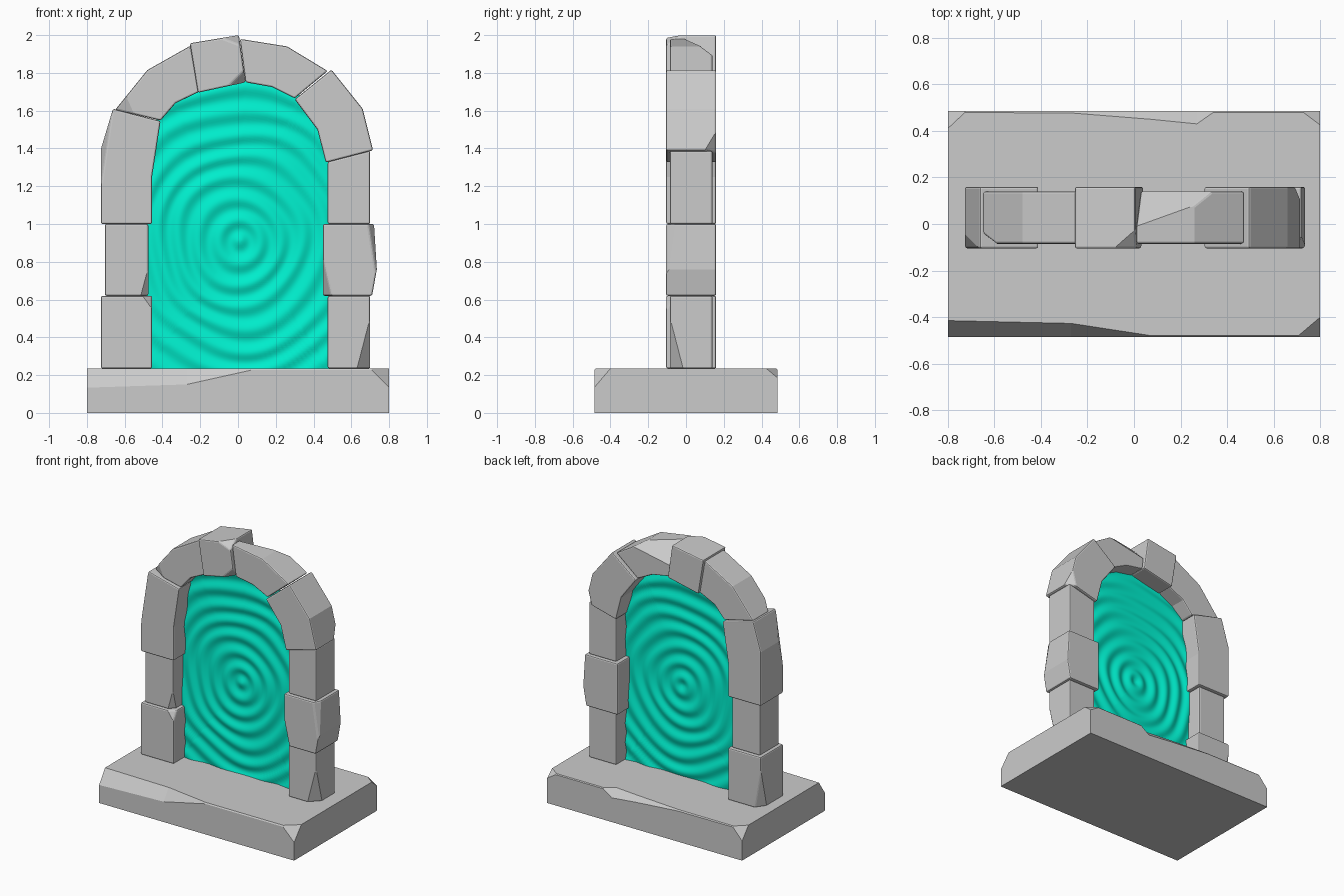
import bpy, bmesh, math
from mathutils import Vector

if "Cube" in bpy.data.objects:
    bpy.data.objects.remove(bpy.data.objects["Cube"])

BIG, SMALL = (-0.105, 0.16), (-0.085, 0.14)   # stone depth ranges along y


def finish(bm, name):
    bmesh.ops.recalc_face_normals(bm, faces=bm.faces)
    me = bpy.data.meshes.new(name)
    bm.to_mesh(me)
    bm.free()
    ob = bpy.data.objects.new(name, me)
    bpy.context.collection.objects.link(ob)
    return ob


def chip(bm, corner, d):
    """Slice a corner off; d holds the inward distances along x, y, z."""
    bmesh.ops.recalc_face_normals(bm, faces=bm.faces)
    n = -Vector((1 / d[0], 1 / d[1], 1 / d[2])).normalized()
    geom = bm.verts[:] + bm.edges[:] + bm.faces[:]
    bmesh.ops.bisect_plane(bm, geom=geom, dist=1e-5, clear_outer=True,
                           plane_co=Vector(corner) + Vector((d[0], 0, 0)), plane_no=n)
    bmesh.ops.holes_fill(bm, edges=[e for e in bm.edges if e.is_boundary], sides=0)


def stone(name, pts, depth, chips=()):
    """Front outline (x, z) extruded through the depth, chipped and softly bevelled."""
    bm = bmesh.new()
    f = bm.faces.new([bm.verts.new((x, depth[0], z)) for x, z in pts])
    ext = bmesh.ops.extrude_face_region(bm, geom=[f], use_keep_orig=True)
    new = [v for v in ext["geom"] if isinstance(v, bmesh.types.BMVert)]
    bmesh.ops.translate(bm, verts=new, vec=(0, depth[1] - depth[0], 0))
    for corner, d in chips:
        chip(bm, corner, d)
    ob = finish(bm, name)
    b = ob.modifiers.new("soft_edges", "BEVEL")
    b.width, b.segments, b.limit_method = 0.009, 2, 'ANGLE'
    b.angle_limit = math.radians(50)


# Base slab: cross-sections along x with varying worn front and back top edges
bm = bmesh.new()
H, W = 0.235, 0.485
rings = []
for x, f, b in [(-.8, .07, .006), (-.27, .058, .008), (.07, .006, .035),
                (.27, .006, .055), (.34, .006, .006), (.8, .006, .006)]:
    sec = [(-W, 0), (-W, H - 1.45 * f), (-W + f, H), (W - b, H), (W, H - b), (W, 0)]
    rings.append([bm.verts.new((x, y, z)) for y, z in sec])
for r, s in zip(rings, rings[1:]):
    for i in range(6):
        j = (i + 1) % 6
        bm.faces.new((r[i], r[j], s[j], s[i]))
bm.faces.new(rings[0])
bm.faces.new(rings[-1])
chip(bm, (.8, -W, H), (-.1, .085, -.1))
chip(bm, (.8, W, H), (-.08, -.06, -.05))
chip(bm, (-.8, W, H), (.08, -.075, -.09))
finish(bm, "base_slab")

# Left pillar
stone("left_stone_lower", [(-.725, .235), (-.725, .62), (-.455, .62), (-.455, .235)], BIG,
      [((-.455, -.105, .62), (-.05, .04, -.07)), ((-.725, .16, .235), (.05, -.07, .3))])
stone("left_stone_middle", [(-.705, .62), (-.705, 1.0), (-.475, 1.0), (-.475, .62)], SMALL,
      [((-.475, -.085, .62), (-.04, .04, .15))])
stone("left_stone_upper", [(-.725, 1.0), (-.725, 1.4), (-.662, 1.61), (-.41, 1.545),
                           (-.455, 1.25), (-.455, 1.0)], BIG,
      [((-.725, -.105, 1.4), (.03, .06, -.2))])

# Arch stones
stone("arch_stone_left", [(-.65, 1.605), (-.48, 1.815), (-.25, 1.945), (-.205, 1.7),
                          (-.33, 1.64), (-.41, 1.548)], SMALL,
      [((-.65, -.085, 1.605), (.09, .045, .2))])
stone("keystone", [(-.255, 1.957), (.005, 2.0), (.04, 1.75), (-.212, 1.695)], BIG,
      [((.005, -.105, 2.0), (-.13, .08, -.05)), ((.04, -.105, 1.75), (-.07, .06, .07))])
stone("arch_stone_right", [(.01, 1.98), (.26, 1.94), (.475, 1.81), (.30, 1.665),
                           (.18, 1.725), (.04, 1.75)], SMALL,
      [((.26, .14, 1.94), (.3, -.06, -.06))])
stone("arch_stone_far_right", [(.495, 1.817), (.66, 1.61), (.715, 1.39), (.465, 1.325),
                               (.42, 1.5), (.30, 1.66)], BIG,
      [((.715, .16, 1.39), (-.05, -.06, .2))])

# Right pillar
stone("right_stone_upper", [(.475, 1.0), (.475, 1.33), (.70, 1.388), (.70, 1.0)], SMALL)
stone("right_stone_middle", [(.45, .62), (.45, 1.0), (.72, 1.0), (.735, .76), (.71, .62)], BIG,
      [((.45, -.105, .62), (.045, .08, .2)), ((.72, -.105, 1.0), (-.03, .05, -.2))])
stone("right_stone_lower", [(.475, .235), (.475, .62), (.70, .62), (.70, .235)], SMALL,
      [((.70, -.085, .235), (-.07, .07, .27))])

# Rippling sheet: concentric loops inside the opening, displaced by a ring wave
outline = [(.495, .22), (.495, 1.35), (.45, 1.52), (.32, 1.69), (.19, 1.745), (.04, 1.775),
           (-.21, 1.72), (-.35, 1.66), (-.43, 1.56), (-.48, 1.25), (-.495, 1.0), (-.495, .22)]
edge = []
for a, b in zip(outline, outline[1:] + outline[:1]):
    a, b = Vector(a), Vector(b)
    n = max(1, round((b - a).length / .03))
    edge += [a.lerp(b, k / n) for k in range(n)]
centre, N = Vector((0.01, 0.91)), 60


def ripple(p):
    d = p - centre
    r = math.hypot(d.x * 1.05, d.y)
    r += (.012 * math.sin(9 * d.x + 4 * d.y) + .008 * math.sin(13 * d.y - 7 * d.x)) * min(1, 3 * r)
    return .027 - .0075 * math.cos(2 * math.pi * r / .115)


bm = bmesh.new()
hub = bm.verts.new((centre.x, ripple(centre), centre.y))
prev = None
for k in range(1, N + 1):
    ps = [centre.lerp(e, k / N) for e in edge]
    loop = [bm.verts.new((p.x, ripple(p), p.y)) for p in ps]
    for i in range(len(loop)):
        j = (i + 1) % len(loop)
        bm.faces.new((prev[i], prev[j], loop[j], loop[i]) if prev else (hub, loop[j], loop[i]))
    prev = loop
for f in bm.faces:
    f.smooth = True
water = finish(bm, "portal_ripple_sheet")
mat = bpy.data.materials.new("turquoise")
mat.diffuse_color = (0.0, 0.87, 0.62, 1)
mat.use_nodes = True
mat.node_tree.nodes["Principled BSDF"].inputs["Base Color"].default_value = mat.diffuse_color
water.data.materials.append(mat)
